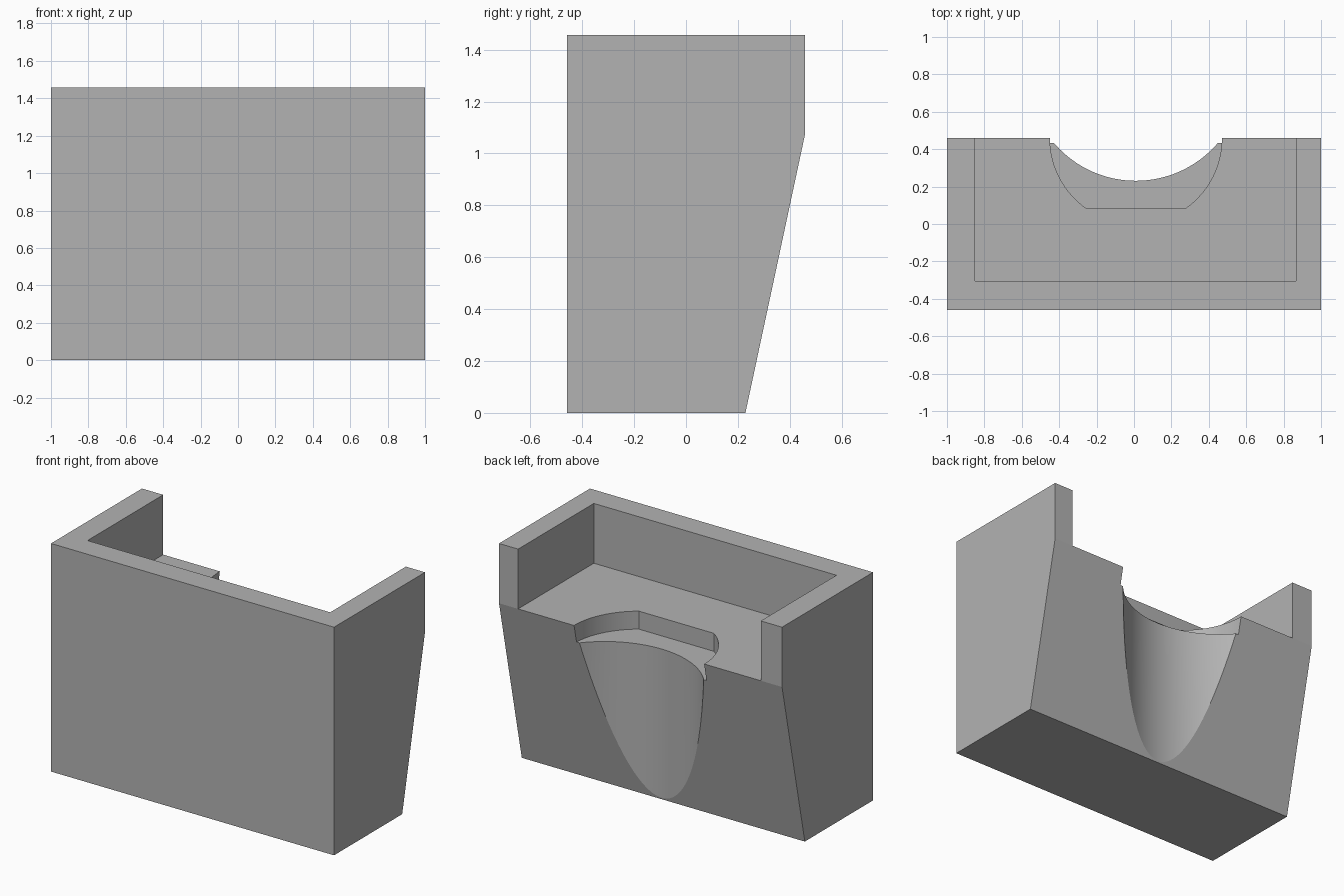
import bpy, bmesh, math
from mathutils import Vector

cube = bpy.data.objects.get("Cube")
if cube:
    bpy.data.objects.remove(cube)

HEIGHT, FLOOR, LEDGE = 1.457, 1.075, 0.96
BACK, BASE_BACK = 0.459, 0.229
CENTRE_X = 0.01

grey = bpy.data.materials.new("plain grey")
grey.use_nodes = True
grey.diffuse_color = (0.45, 0.45, 0.45, 1)
grey.node_tree.nodes["Principled BSDF"].inputs["Base Color"].default_value = grey.diffuse_color


def prism(name, outline, shift):
    """Extrude a closed outline of 3D points along shift."""
    bm = bmesh.new()
    face = bm.faces.new([bm.verts.new(p) for p in outline])
    grown = bmesh.ops.extrude_face_region(bm, geom=[face])["geom"]
    tops = [v for v in grown if isinstance(v, bmesh.types.BMVert)]
    bmesh.ops.translate(bm, verts=tops, vec=Vector(shift))
    bmesh.ops.recalc_face_normals(bm, faces=bm.faces)
    mesh = bpy.data.meshes.new(name)
    bm.to_mesh(mesh)
    bm.free()
    mesh.materials.append(grey)
    obj = bpy.data.objects.new(name, mesh)
    bpy.context.collection.objects.link(obj)
    return obj


def circle(x, y, z, radius, steps, y_min=-9):
    """Circle outline, optionally cut flat at y_min."""
    pts = []
    start = math.asin(max(-1, (y_min - y) / radius))
    sweep = math.pi + 2 * -start if y_min > -9 else math.tau
    count = steps + 1 if y_min > -9 else steps
    for i in range(count):
        a = start + sweep * i / steps
        pts.append((x + radius * math.cos(a), y + radius * math.sin(a), z))
    return pts


# Solid body: side profile with the sloping lower back
profile = [(-BACK, 0), (BASE_BACK, 0), (BACK, FLOOR), (BACK, HEIGHT), (-BACK, HEIGHT)]
body = prism("body", [(-1, y, z) for y, z in profile], (2, 0, 0))

# Tray open at the top and back
tray = [(-0.85, -0.305), (0.865, -0.305), (0.865, 1), (-0.85, 1)]
tray_cutter = prism("tray_cutter", [(x, y, FLOOR) for x, y in tray], (0, 0, 1))

# Shallow round recess with a flat front edge
recess_cutter = prism("recess_cutter",
                      circle(CENTRE_X, BACK, LEDGE, 0.46, 72, y_min=0.083), (0, 0, 0.3))

# Upright round channel scooped out of the back
channel_cutter = prism("channel_cutter",
                       circle(CENTRE_X, 0.807, -0.2, 0.576, 120), (0, 0, 1.3))

bpy.context.view_layer.objects.active = body
for cutter in (tray_cutter, recess_cutter, channel_cutter):
    cutter.hide_render = True
    cut = body.modifiers.new(cutter.name, "BOOLEAN")
    cut.operation = "DIFFERENCE"
    cut.solver = "EXACT"
    cut.object = cutter
    bpy.ops.object.modifier_apply(modifier=cut.name)
    bpy.data.objects.remove(cutter)

# Smooth the curved walls, keep the edges crisp
bpy.ops.object.select_all(action="DESELECT")
body.select_set(True)
bpy.ops.object.shade_smooth_by_angle(angle=math.radians(10))
